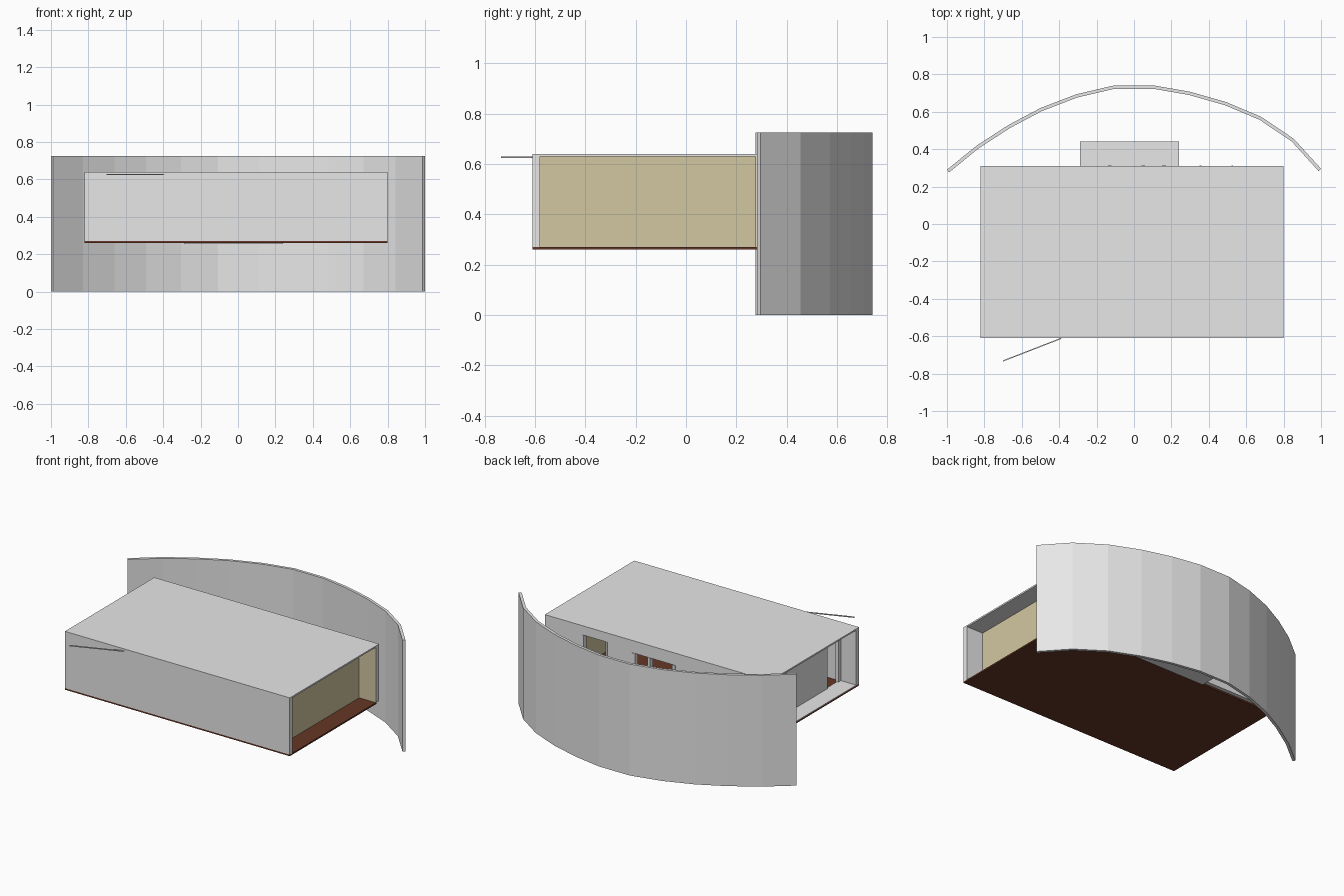
import bpy, bmesh
from mathutils import Vector

if "Cube" in bpy.data.objects:
    bpy.data.objects.remove(bpy.data.objects["Cube"])


def mat(name, rgb):
    m = bpy.data.materials.new(name)
    m.diffuse_color = (*rgb, 1)
    m.use_nodes = True
    m.node_tree.nodes["Principled BSDF"].inputs["Base Color"].default_value = m.diffuse_color
    return m


GREY = mat("light_grey", (0.8, 0.8, 0.8))
TAN = mat("tan", (0.65, 0.57, 0.36))
BROWN = mat("dark_brown", (0.13, 0.038, 0.02))


def finish(name, bm, m):
    bmesh.ops.recalc_face_normals(bm, faces=bm.faces)
    me = bpy.data.meshes.new(name)
    bm.to_mesh(me)
    bm.free()
    me.materials.append(m)
    ob = bpy.data.objects.new(name, me)
    bpy.context.collection.objects.link(ob)
    return ob


def add_box(bm, lo, hi):
    r = bmesh.ops.create_cube(bm, size=1)
    for v in r["verts"]:
        v.co = Vector([(lo[i] + hi[i]) / 2 + v.co[i] * (hi[i] - lo[i]) for i in range(3)])


def box(name, lo, hi, m):
    bm = bmesh.new()
    add_box(bm, lo, hi)
    return finish(name, bm, m)


def wall(name, axis, a, b, c0, c1, openings, m):
    """Wall running from a to b along an axis, thickness c0..c1,
    openings as (start, end, sill, head)."""
    bm = bmesh.new()

    def piece(u0, u1, z0, z1):
        if u1 - u0 < 1e-4 or z1 - z0 < 1e-4:
            return
        if axis == "x":
            add_box(bm, (u0, c0, z0), (u1, c1, z1))
        else:
            add_box(bm, (c0, u0, z0), (c1, u1, z1))

    u = a
    for s, e, sill, head in sorted(openings):
        piece(u, s, FLOOR, CEIL)
        piece(s, e, FLOOR, sill)
        piece(s, e, head, CEIL)
        u = e
    piece(u, b, FLOOR, CEIL)
    return finish(name, bm, m)


X0, X1, Y0, Y1 = -0.82, 0.80, -0.61, 0.31
FLOOR, CEIL, T = 0.27, 0.63, 0.03

# Floor, roof and terrace paving
box("floor_slab", (X0, Y0, 0.26), (X1, Y1 - 0.025, FLOOR), BROWN)
box("roof", (X0, Y0, CEIL), (X1, Y1, 0.64), GREY)
box("left_terrace_floor", (X0, Y0 + T, FLOOR), (-0.70, Y1 - T, FLOOR + 0.004), GREY)

# Outer long walls
wall("front_wall", "x", X0, X1, Y0, Y0 + T, [], GREY)
window, door = (0.35, 0.53, 0.40, 0.58), (-0.14, 0.17, FLOOR, 0.56)
wall("back_wall", "x", X0, X1, Y1 - T, Y1, [window, door], GREY)
box("right_terrace_lining", (0.68, Y1 - T - 0.004, FLOOR), (X1, Y1 - T, CEIL), TAN)

# Recessed end walls
wall("right_end_wall", "y", Y0 + T, Y1 - T, 0.66, 0.68, [], TAN)
wall("left_end_wall", "y", Y0 + T, Y1 - T, -0.71, -0.69,
     [(-0.555, -0.44, FLOOR, 0.58)], GREY)

# Door and window frames in the back wall
for i, x in enumerate((-0.13, 0.05, 0.16)):
    box(f"door_post_{i + 1}", (x - 0.01, Y1 - T, FLOOR), (x + 0.01, Y1 + 0.003, 0.56), GREY)
for i, x in enumerate((0.355, 0.525)):
    box(f"window_post_{i + 1}", (x - 0.005, Y1 - T, 0.40), (x + 0.005, Y1 + 0.003, 0.58), GREY)

# Rear landing
box("rear_landing", (-0.29, Y1 - 0.025, 0.255), (0.24, 0.44, FLOOR), GREY)

# Thin bar swung out above the front wall
bar = box("front_bar", (-0.167, -0.003, -0.003), (0.167, 0.003, 0.003), GREY)
bar.location = (-0.545, -0.672, 0.626)
bar.rotation_euler.z = 0.37

# Faceted curved screen wall: outer outline offset inward
outline = [(-1, .29), (-.84, .42), (-.67, .53), (-.5, .62), (-.31, .693), (-.11, .74),
           (.11, .74), (.30, .707), (.49, .653), (.68, .573), (.855, .455), (1, .295)]
outer = [Vector(p) for p in outline]
inner = []
for i, p in enumerate(outer):
    d = (outer[min(i + 1, len(outer) - 1)] - outer[max(i - 1, 0)]).normalized()
    inner.append(p + Vector((d.y, -d.x)) * 0.018)
bm = bmesh.new()
rings = [[bm.verts.new((q.x, q.y, z)) for q, z in
          ((o, 0), (n, 0), (n, 0.725), (o, 0.725))] for o, n in zip(outer, inner)]
for r, s in zip(rings, rings[1:]):
    for k in range(4):
        bm.faces.new((r[k], r[(k + 1) % 4], s[(k + 1) % 4], s[k]))
bm.faces.new(rings[0])
bm.faces.new(rings[-1])
finish("curved_screen_wall", bm, GREY)
